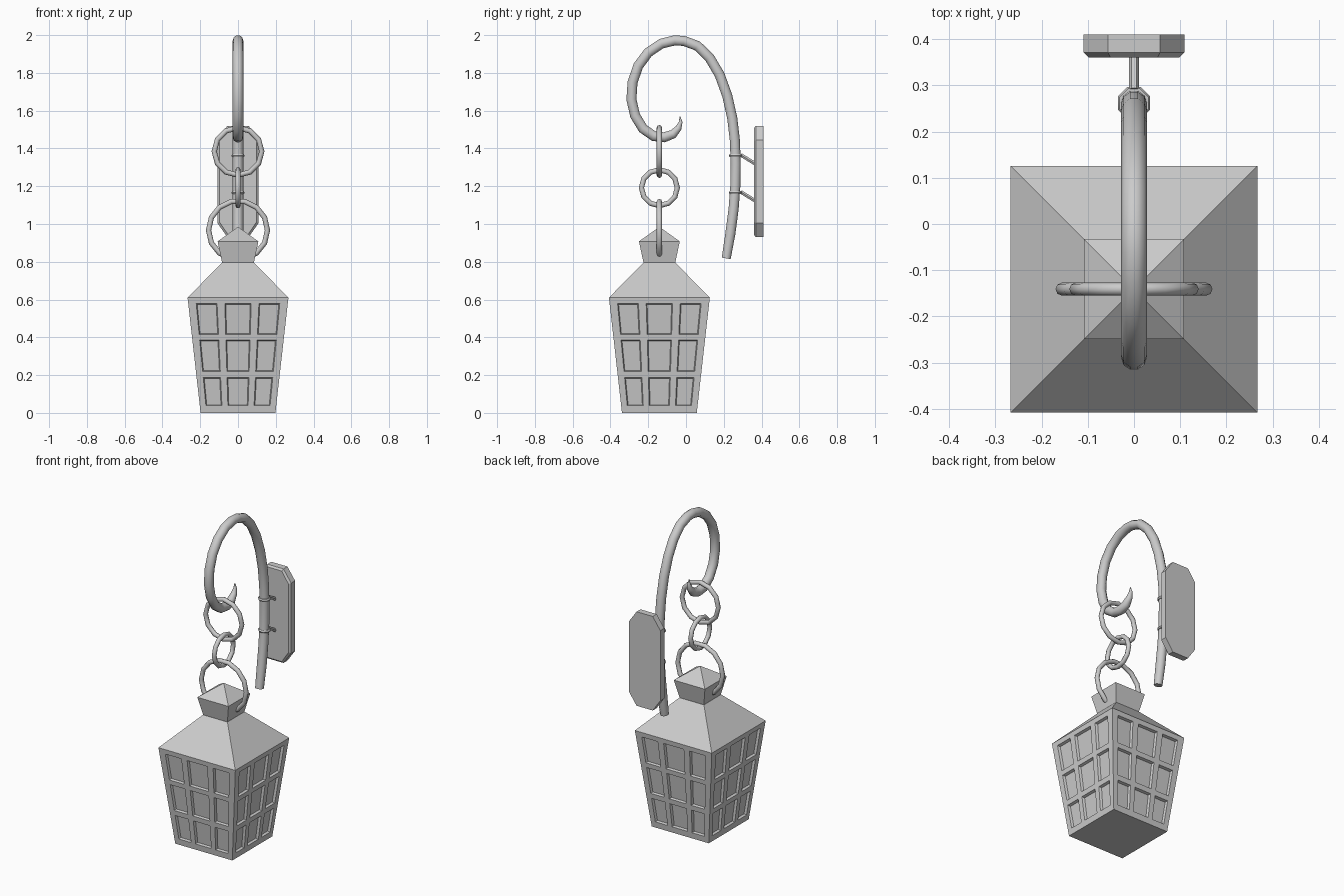
import bpy, bmesh, math
from mathutils import Vector

if "Cube" in bpy.data.objects:
    bpy.data.objects.remove(bpy.data.objects["Cube"])

CY = -0.141  # lantern axis


def finish(name, bm, smooth=None):
    bmesh.ops.remove_doubles(bm, verts=bm.verts, dist=1e-5)
    bmesh.ops.recalc_face_normals(bm, faces=bm.faces)
    me = bpy.data.meshes.new(name)
    bm.to_mesh(me)
    bm.free()
    ob = bpy.data.objects.new(name, me)
    bpy.context.collection.objects.link(ob)
    if smooth:
        bpy.ops.object.select_all(action='DESELECT')
        ob.select_set(True)
        bpy.context.view_layer.objects.active = ob
        bpy.ops.object.shade_smooth_by_angle(angle=math.radians(smooth))
    return ob


def face(bm, pts):
    return bm.faces.new([bm.verts.new(p) for p in pts])


def tube(name, path, sides=10):
    """Sweep a circle along (y, z, radius) points lying in the x = 0 plane."""
    bm = bmesh.new()
    rings = []
    for i, (y, z, r) in enumerate(path):
        a, b = path[max(i - 1, 0)], path[min(i + 1, len(path) - 1)]
        t = Vector((0, b[0] - a[0], b[1] - a[1])).normalized()
        n = Vector((0, -t.z, t.y))
        ring = []
        for k in range(sides):
            w = 2 * math.pi * (k + 0.5) / sides
            ring.append(bm.verts.new(Vector((0, y, z)) + n * r * math.cos(w)
                                     + Vector((r * math.sin(w), 0, 0))))
        rings.append(ring)
    for p, q in zip(rings, rings[1:]):
        for k in range(sides):
            bm.faces.new((p[k], p[(k + 1) % sides], q[(k + 1) % sides], q[k]))
    bm.faces.new(rings[0])
    bm.faces.new(rings[-1])
    return finish(name, bm, 50)


def ring(name, loc, outer, minor, rot, seg=12, sides=8):
    bpy.ops.mesh.primitive_torus_add(
        location=loc, rotation=rot, major_segments=seg, minor_segments=sides,
        major_radius=outer - minor, minor_radius=minor)
    ob = bpy.context.object
    ob.name = name
    bpy.ops.object.shade_smooth_by_angle(angle=math.radians(50))
    return ob


def square_stack(name, levels):
    """Square sections (half width, z) joined into a solid."""
    bm = bmesh.new()
    sq = [(-1, -1), (1, -1), (1, 1), (-1, 1)]
    loops = [[Vector((h * x, CY + h * y, z)) for x, y in sq] for h, z in levels]
    for p, q in zip(loops, loops[1:]):
        for k in range(4):
            j = (k + 1) % 4
            pts = [p[k], p[j], q[j], q[k]]
            face(bm, pts if (q[j] - q[k]).length > 1e-6 else pts[:3])
    face(bm, loops[0])
    if levels[-1][0] > 0:
        face(bm, loops[-1])
    return finish(name, bm)


# Lantern body: four sloping sides with a 3 x 3 grid of recessed panes
H0, H1, ZT, DEPTH = 0.198, 0.267, 0.61, 0.015
us = [-1, -0.84, -0.42, -0.265, 0.265, 0.42, 0.84, 1]
zs = [0, 0.038, 0.188, 0.22, 0.385, 0.415, 0.58, ZT]
bm = bmesh.new()
for side in range(4):
    ca, sa = math.cos(side * math.pi / 2), math.sin(side * math.pi / 2)

    def pt(u, z, d=0.0, sx=0.0):
        h = H0 + (H1 - H0) * z / ZT
        x, y = u * h + sx, -h + d
        return Vector((x * ca - y * sa, CY + x * sa + y * ca, z))

    for i in range(7):
        for j in range(7):
            u0, u1, z0, z1 = us[i], us[i + 1], zs[j], zs[j + 1]
            outer = [pt(u0, z0), pt(u1, z0), pt(u1, z1), pt(u0, z1)]
            if i % 2 and j % 2:
                e = 0.005
                inner = [pt(u0, z0 + e, DEPTH, e), pt(u1, z0 + e, DEPTH, -e),
                         pt(u1, z1 - e, DEPTH, -e), pt(u0, z1 - e, DEPTH, e)]
                face(bm, inner)
                for k in range(4):
                    m = (k + 1) % 4
                    face(bm, [outer[k], outer[m], inner[m], inner[k]])
            else:
                face(bm, outer)
for h, z in ((H0, 0), (H1, ZT)):
    # floor and ceiling share the grid points of the side walls
    rim = []
    for sx, sy, dx, dy in ((-1, -1, 1, 0), (1, -1, 0, 1), (1, 1, -1, 0), (-1, 1, 0, -1)):
        for u in us[:-1]:
            rim.append((h * (u if dx == 1 else -u if dx == -1 else sx),
                        CY + h * (u if dy == 1 else -u if dy == -1 else sy), z))
    face(bm, rim)
finish("lantern_body", bm)

# Roof and flared pyramid cap
square_stack("lantern_roof", [(H1, ZT), (0.085, 0.795)])
square_stack("lantern_cap", [(0.083, 0.79), (0.108, 0.908), (0, 0.985)])

# Chain links, alternating direction
facing_front, facing_side = (math.pi / 2, 0, 0), (0, math.pi / 2, 0)
ring("chain_top_link", (0, CY, 1.384), 0.14, 0.014, facing_front)
ring("chain_middle_link", (0, CY, 1.192), 0.109, 0.014, facing_side)
ring("lantern_handle", (0, CY, 0.967), 0.17, 0.014, facing_front, seg=14)

# Curled hook arm, tapering to a point
R = 0.028
arm = [(0.213, 0.818), (0.235, 0.95), (0.252, 1.08), (0.261, 1.2), (0.263, 1.32),
       (0.259, 1.44), (0.245, 1.56), (0.218, 1.68), (0.178, 1.79), (0.125, 1.88),
       (0.06, 1.943), (-0.01, 1.969), (-0.06, 1.972), (-0.13, 1.955), (-0.2, 1.908),
       (-0.253, 1.837), (-0.283, 1.75), (-0.289, 1.66), (-0.27, 1.575),
       (-0.228, 1.505), (-0.17, 1.465), (-0.115, 1.459)]
path = [(y, z, R) for y, z in arm]
path[0] = (0.213, 0.818, 0.025)
path += [(-0.068, 1.476, 0.025), (-0.04, 1.508, 0.018), (-0.028, 1.54, 0.01),
         (-0.032, 1.57, 0.002)]
tube("hook_arm", path)

# Wall plate: chamfered rectangle with a bevelled front rim
bm = bmesh.new()


def plate_loop(w, z0, z1, cx, cz, y):
    return [(-w + cx, y, z0), (w - cx, y, z0), (w, y, z0 + cz), (w, y, z1 - cz),
            (w - cx, y, z1), (-w + cx, y, z1), (-w, y, z1 - cz), (-w, y, z0 + cz)]


loops = [plate_loop(0.109, 0.93, 1.52, 0.053, 0.075, 0.41),
         plate_loop(0.109, 0.93, 1.52, 0.053, 0.075, 0.371),
         plate_loop(0.098, 0.941, 1.509, 0.047, 0.07, 0.361)]
for p, q in zip(loops, loops[1:]):
    for k in range(8):
        face(bm, [p[k], p[(k + 1) % 8], q[(k + 1) % 8], q[k]])
face(bm, loops[0])
face(bm, loops[-1])
finish("wall_plate", bm)

# Collars round the arm with sloping struts to the plate
for tag, z in (("upper", 1.362), ("lower", 1.166)):
    ring(tag + "_collar", (0, 0.262, z), 0.038, 0.009, (0, 0, math.pi / 8), seg=8, sides=6)
    tube(tag + "_strut", [(0.29, z + 0.004, 0.011), (0.368, z - 0.044, 0.011)], 6)
